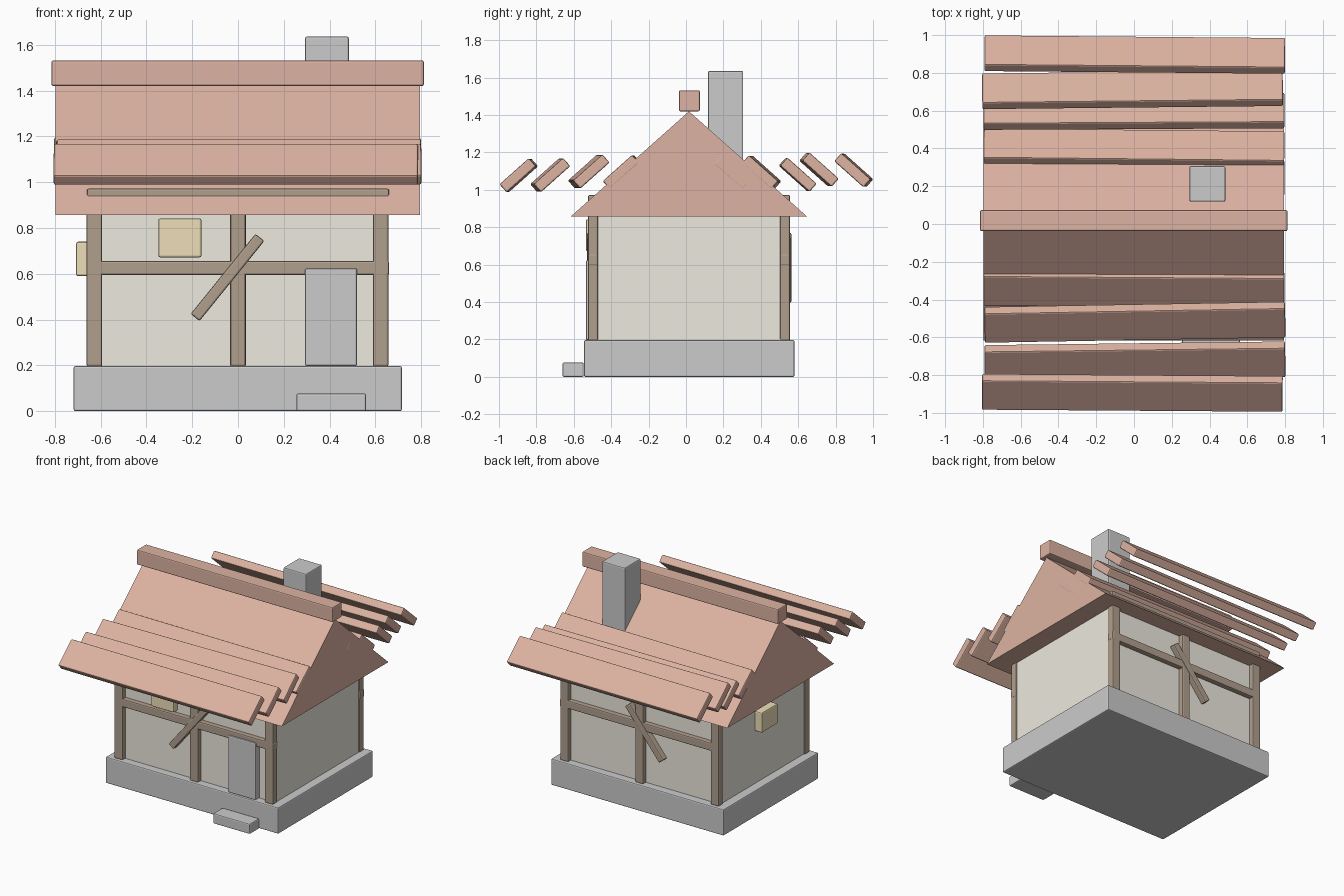
import bpy, bmesh
from math import radians, atan2
from mathutils import Matrix

if "Cube" in bpy.data.objects:
    bpy.data.objects.remove(bpy.data.objects["Cube"])


def material(name, rgb):
    m = bpy.data.materials.new(name)
    m.diffuse_color = (*rgb, 1)
    m.use_nodes = True
    m.node_tree.nodes["Principled BSDF"].inputs["Base Color"].default_value = m.diffuse_color
    return m


TILE = material("tile", (0.72, 0.45, 0.36))
PLASTER = material("plaster", (0.85, 0.82, 0.74))
WOOD = material("wood", (0.44, 0.35, 0.27))
GLOW = material("window_yellow", (0.85, 0.74, 0.48))


def finish(name, bm, mat, bevel):
    me = bpy.data.meshes.new(name)
    bm.to_mesh(me)
    bm.free()
    ob = bpy.data.objects.new(name, me)
    bpy.context.collection.objects.link(ob)
    if mat:
        me.materials.append(mat)
    if bevel:
        b = ob.modifiers.new("bevel", 'BEVEL')
        b.width = bevel
        b.segments = 2
    return ob


def bar(name, centre, size, mat=None, rot=Matrix(), bevel=0.008):
    bm = bmesh.new()
    bmesh.ops.create_cube(bm, size=1, matrix=Matrix.Diagonal((*size, 1)))
    ob = finish(name, bm, mat, bevel)
    ob.matrix_world = Matrix.Translation(centre) @ rot
    return ob


def box(name, x, y, z, mat=None, bevel=0.008):
    r = (x, y, z)
    return bar(name, [(a + b) / 2 for a, b in r], [b - a for a, b in r], mat, bevel=bevel)


# Stone base, doorstep and plaster walls
box("base", (-0.718, 0.716), (-0.545, 0.58), (0, 0.197))
box("doorstep", (0.255, 0.56), (-0.66, -0.547), (0, 0.077))
box("walls", (-0.65, 0.65), (-0.488, 0.521), (0.19, 0.87), PLASTER, 0)

# Timber frame on the front and back
for side, y, yb in (("front", (-0.524, -0.47), -0.5), ("back", (0.503, 0.557), 0.533)):
    for i, x in enumerate((-0.627, 0, 0.623)):
        box(f"{side}_post_{i}", (x - 0.034, x + 0.034), y, (0.195, 0.94), WOOD)
    for n, z in (("middle", (0.595, 0.656)), ("top", (0.91, 0.972))):
        box(f"{side}_{n}_beam", (-0.66, 0.66), y, z, WOOD)
    bar(f"{side}_brace", (-0.046, yb, 0.584), (0.45, 0.06, 0.05), WOOD,
        Matrix.Rotation(radians(-51), 4, 'Y'))

# Door and windows
box("door", (0.293, 0.52), (-0.535, -0.48), (0.197, 0.624))
box("front_window", (-0.348, -0.16), (-0.535, -0.48), (0.672, 0.842), GLOW)
box("side_window", (-0.707, -0.645), (-0.08, 0.11), (0.59, 0.74), GLOW)

# Solid gable roof
bm = bmesh.new()
f = bm.faces.new([bm.verts.new((-0.797, y, z)) for y, z in
                  ((-0.617, 0.857), (0.648, 0.857), (0.016, 1.42))])
ext = bmesh.ops.extrude_face_region(bm, geom=[f])["geom"]
bmesh.ops.translate(bm, vec=(1.592, 0, 0),
                    verts=[v for v in ext if isinstance(v, bmesh.types.BMVert)])
bmesh.ops.recalc_face_normals(bm, faces=bm.faces)
finish("roof", bm, TILE, 0)

# Ridge beam and chimney
box("ridge", (-0.815, 0.812), (-0.038, 0.074), (1.42, 1.532), TILE)
box("chimney", (0.293, 0.484), (0.118, 0.306), (1.1, 1.636))

# Tilted roof slats: x offset, y, z, twist in degrees
slope = atan2(0.563, 0.632)
slats = [(-0.009, -0.894, 1.078, -0.4), (0.005, -0.726, 1.079, 0.7),
         (0.005, -0.52, 1.098, 1.0), (0, -0.342, 1.095, -0.4),
         (0.004, 0.897, 1.105, -0.5), (-0.008, 0.711, 1.108, 0.6),
         (0, 0.597, 1.081, 0.3), (0, 0.404, 1.094, -0.6), (0, 0.24, 1.09, 0.3)]
for i, (x, y, z, twist) in enumerate(slats):
    tilt = slope if y < 0 else -slope
    bar(f"roof_slat_{i}", (x, y, z), (1.592, 0.21, 0.058), TILE,
        Matrix.Rotation(radians(twist), 4, 'Z') @ Matrix.Rotation(tilt, 4, 'X'))
